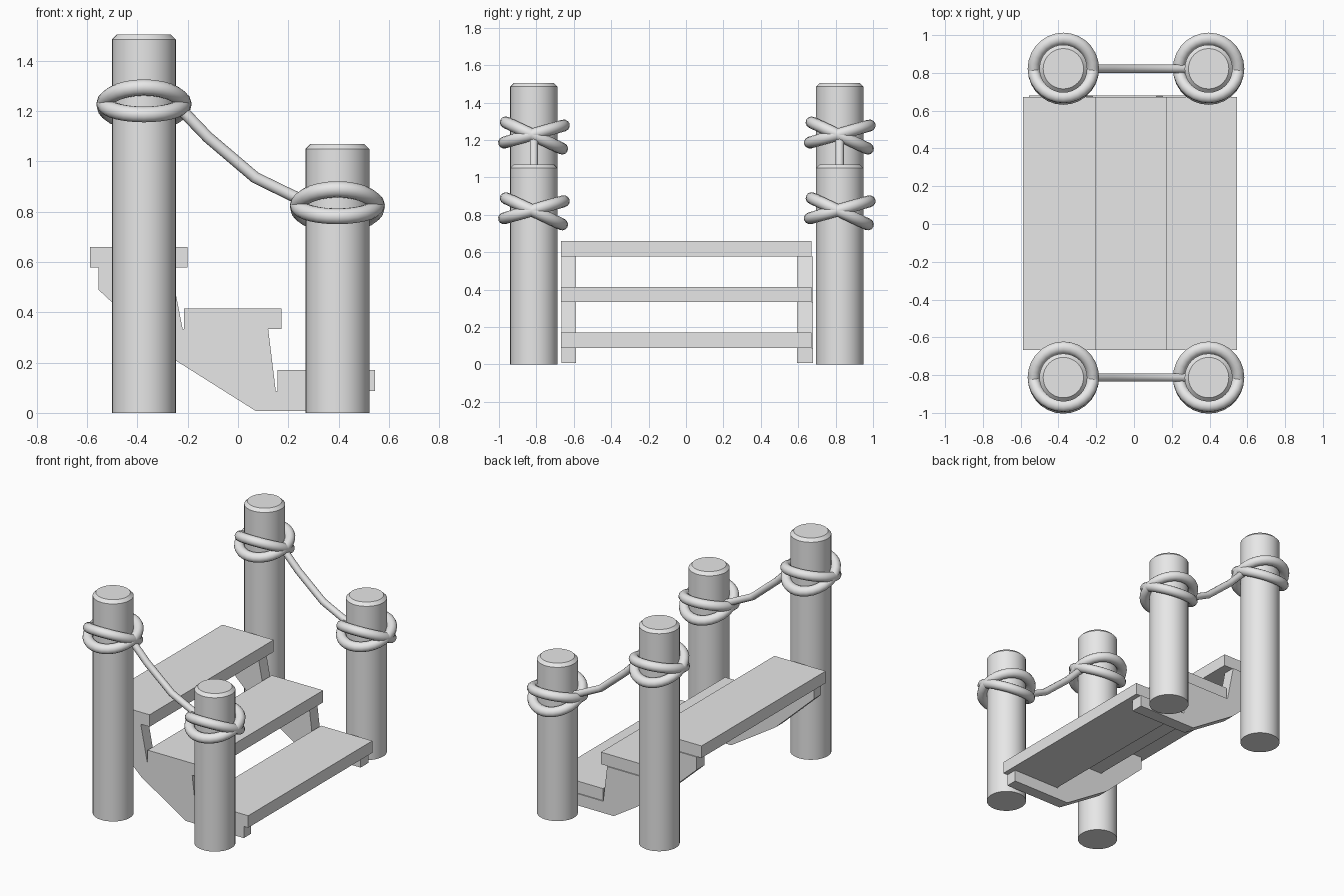
import bpy, bmesh, math
from mathutils import Vector

cube = bpy.data.objects.get("Cube")
if cube:
    bpy.data.objects.remove(cube, do_unlink=True)

grey = bpy.data.materials.new("plain_grey")
grey.use_nodes = True
GREY = (0.8, 0.8, 0.8, 1.0)
grey.diffuse_color = GREY
grey.node_tree.nodes["Principled BSDF"].inputs["Base Color"].default_value = GREY


def add_object(name, bm, smooth_angle=None):
    bmesh.ops.recalc_face_normals(bm, faces=bm.faces)
    mesh = bpy.data.meshes.new(name)
    bm.to_mesh(mesh)
    bm.free()
    mesh.materials.append(grey)
    obj = bpy.data.objects.new(name, mesh)
    bpy.context.collection.objects.link(obj)
    if smooth_angle:
        bpy.ops.object.select_all(action='DESELECT')
        obj.select_set(True)
        bpy.context.view_layer.objects.active = obj
        bpy.ops.object.shade_smooth_by_angle(angle=math.radians(smooth_angle))
    return obj


def sweep(name, path, normals, binormals, radius, sides, closed):
    """Round tube along a path with a given frame at every point."""
    bm = bmesh.new()
    rings = []
    for p, n, b in zip(path, normals, binormals):
        angles = [math.tau * k / sides for k in range(sides)]
        rings.append([bm.verts.new(p + radius * (math.cos(a) * n + math.sin(a) * b)) for a in angles])
    count = len(rings)
    for i in range(count if closed else count - 1):
        r, s = rings[i], rings[(i + 1) % count]
        for k in range(sides):
            j = (k + 1) % sides
            bm.faces.new((r[k], r[j], s[j], s[k]))
    if not closed:
        bm.faces.new(rings[0])
        bm.faces.new(rings[-1])
    return add_object(name, bm, 50)


def post(name, x, y, height):
    bm = bmesh.new()
    bmesh.ops.create_cone(bm, cap_ends=True, segments=32, radius1=0.127, radius2=0.127, depth=height)
    bmesh.ops.translate(bm, verts=bm.verts, vec=(x, y, height / 2))
    rim = [e for e in bm.edges if all(v.co.z > height - 0.01 for v in e.verts)]
    bmesh.ops.bevel(bm, geom=rim, offset=0.02, segments=1, affect='EDGES')
    add_object(name, bm, 30)


def rope_loop(name, x, y, z, tilt):
    steps = 28
    out = [Vector((math.cos(math.tau * i / steps), math.sin(math.tau * i / steps), 0)) for i in range(steps)]
    path = [0.157 * v for v in out]
    obj = sweep(name, path, out, [Vector((0, 0, 1))] * steps, 0.032, 12, True)
    obj.location = (x, y, z)
    obj.rotation_euler = (math.radians(tilt), 0, 0)
    obj.scale = (1, 1.05, 1)


def hanging_rope(name, y):
    points = [(-0.25, 1.225), (-0.21, 1.19), (-0.12, 1.096), (0.068, 0.936), (0.207, 0.868), (0.27, 0.84)]
    path = [Vector((x, y, z)) for x, z in points]
    across = Vector((0, 1, 0))
    normals = []
    for i in range(len(path)):
        tangent = path[min(i + 1, len(path) - 1)] - path[max(i - 1, 0)]
        normals.append(tangent.cross(across).normalized())
    sweep(name, path, normals, [across] * len(path), 0.023, 10, False)


def extrude_profile(name, profile, y0, y1):
    bm = bmesh.new()
    face = bm.faces.new([bm.verts.new((x, y0, z)) for x, z in profile])
    grown = bmesh.ops.extrude_face_region(bm, geom=[face])["geom"]
    moved = [g for g in grown if isinstance(g, bmesh.types.BMVert)]
    bmesh.ops.translate(bm, verts=moved, vec=(0, y1 - y0, 0))
    add_object(name, bm)


# Posts, crossed rope loops and hanging ropes on both sides
for side, y in (("front", -0.813), ("back", 0.822)):
    for size, x, height, loop_z in (("tall", -0.374, 1.505, 1.228), ("short", 0.395, 1.07, 0.823)):
        post(f"{side}_{size}_post", x, y, height)
        rope_loop(f"{side}_{size}_rope_loop_a", x, y, loop_z - 0.004, -25)
        rope_loop(f"{side}_{size}_rope_loop_b", x, y, loop_z + 0.004, 16)
    hanging_rope(f"{side}_hanging_rope", y)

# Treads
for name, x, z in (("upper", -0.588, 0.578), ("middle", -0.215, 0.333), ("lower", 0.157, 0.088)):
    box = [(x, z), (x + 0.387, z), (x + 0.387, z + 0.082), (x, z + 0.082)]
    extrude_profile(f"{name}_tread", box, -0.667, 0.672)

# Notched side boards under the treads
board = [(-0.555, 0.578), (-0.555, 0.49), (-0.263, 0.218), (0.07, 0.008), (0.51, 0.008), (0.51, 0.088),
         (0.15, 0.088), (0.12, 0.333), (-0.22, 0.333), (-0.268, 0.578)]
extrude_profile("front_side_board", board, -0.666, -0.587)
extrude_profile("back_side_board", board, 0.594, 0.679)
